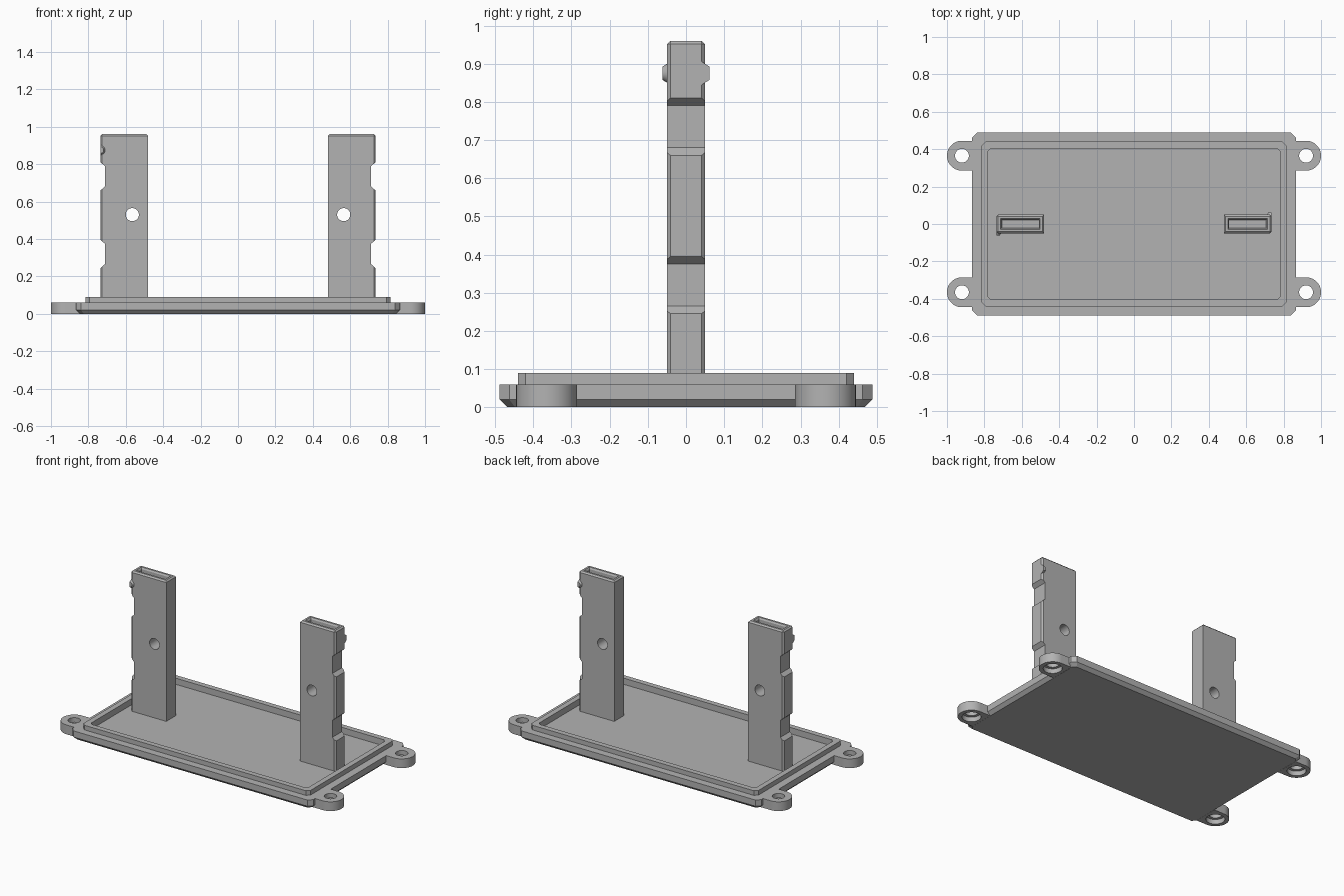
import bpy, bmesh
from math import pi, cos, sin
from mathutils import Matrix

if "Cube" in bpy.data.objects:
    bpy.data.objects.remove(bpy.data.objects["Cube"])

GREY = (0.45, 0.45, 0.45, 1)
mat = bpy.data.materials.new("plain grey")
mat.use_nodes = True
mat.diffuse_color = GREY
mat.node_tree.nodes["Principled BSDF"].inputs["Base Color"].default_value = GREY


def finish(bm, name):
    bmesh.ops.recalc_face_normals(bm, faces=bm.faces)
    mesh = bpy.data.meshes.new(name)
    bm.to_mesh(mesh)
    bm.free()
    mesh.materials.append(mat)
    obj = bpy.data.objects.new(name, mesh)
    bpy.context.collection.objects.link(obj)
    return obj


def loft(rings):
    """Skin equal-length rings of points and cap both ends."""
    bm = bmesh.new()
    loops = [[bm.verts.new(p) for p in ring] for ring in rings]
    for a, b in zip(loops, loops[1:]):
        for i in range(len(a)):
            j = (i + 1) % len(a)
            bm.faces.new((a[i], a[j], b[j], b[i]))
    bm.faces.new(loops[0])
    bm.faces.new(loops[-1])
    return bm


def chamfered_rect(x, y, c, z):
    return [(x, y - c, z), (x - c, y, z), (c - x, y, z), (-x, y - c, z),
            (-x, c - y, z), (c - x, -y, z), (x - c, -y, z), (x, c - y, z)]


def cylinder(radius, depth, matrix):
    bm = bmesh.new()
    bmesh.ops.create_cone(bm, cap_ends=True, segments=48, radius1=radius,
                          radius2=radius, depth=depth, matrix=matrix)
    return finish(bm, "cutter")


def cut(obj, cutter):
    cutter.hide_render = True
    mod = obj.modifiers.new("cut", "BOOLEAN")
    mod.operation, mod.solver, mod.object = "DIFFERENCE", "EXACT", cutter
    bpy.context.view_layer.objects.active = obj
    bpy.ops.object.modifier_apply(modifier=mod.name)
    bpy.data.objects.remove(cutter)


def smooth(obj):
    bpy.ops.object.select_all(action="DESELECT")
    obj.select_set(True)
    bpy.context.view_layer.objects.active = obj
    bpy.ops.object.shade_smooth_by_angle(angle=0.5)


# Base tray: chamfered underside, ledge, raised lip and recessed floor
finish(loft([chamfered_rect(*r) for r in (
    (0.845, 0.468, 0.02, 0), (0.865, 0.488, 0.025, 0.02), (0.865, 0.488, 0.025, 0.06),
    (0.815, 0.44, 0.02, 0.06), (0.815, 0.44, 0.02, 0.09),
    (0.78, 0.405, 0.015, 0.09), (0.78, 0.405, 0.015, 0.05))]), "base_tray")

# Mounting lugs: rounded tabs with a screw hole counterbored from below
LUG_X, LUG_Y, LUG_R = 0.92, 0.365, 0.08
for side, sx in (("left", 1), ("right", -1)):
    for end, sy in (("front", -1), ("back", 1)):
        def outline(z):
            arc = [-pi / 2 + pi * i / 24 for i in range(25)]
            pts = [(LUG_X + LUG_R * cos(a), LUG_Y + LUG_R * sin(a)) for a in arc]
            pts += [(0.846, LUG_Y + LUG_R), (0.846, LUG_Y - LUG_R)]
            return [(sx * x, sy * y, z) for x, y in pts]
        lug = finish(loft([outline(0), outline(0.06)]), f"{end}_{side}_lug")
        for radius, depth in ((0.037, 0.3), (0.055, 0.06)):
            cut(lug, cylinder(radius, depth, Matrix.Translation((sx * LUG_X, sy * LUG_Y, 0))))
        smooth(lug)

# Upright posts: notched outer edge, chamfers, top slot, cross hole and snap nub
OUT, INN, DEEP, HALF, TOP = -0.735, -0.48, -0.712, 0.05, 0.96


def make_post(side, turn):
    profile = [(INN, 0.045), (INN, TOP), (OUT, TOP)]
    for z in (0.68, 0.265):
        profile += [(OUT, z + 0.13), (DEEP, z + 0.11), (DEEP, z), (OUT, z - 0.02)]
    profile.append((OUT, 0.045))
    bm = loft([[(x, y, z) for x, z in profile] for y in (-HALF, HALF)])

    def chamfered(edge):
        a, b = (v.co for v in edge.verts)
        on_top = min(a.z, b.z) > TOP - 0.001
        on_outer = max(a.x, b.x) < OUT + 0.001 and abs(a.y - b.y) < 0.001
        return on_top or on_outer
    bmesh.ops.bevel(bm, geom=[e for e in bm.edges if chamfered(e)], offset=0.009,
                    offset_type="OFFSET", segments=1, affect="EDGES")
    bm.normal_update()
    bmesh.ops.recalc_face_normals(bm, faces=bm.faces)
    slot = max(bm.faces, key=lambda f: f.calc_center_median().z)
    for thickness, depth in ((0.018, 0), (0.009, -0.01), (0.0005, -0.03)):
        bmesh.ops.inset_region(bm, faces=[slot], thickness=thickness, depth=depth)
    post = finish(bm, f"{side}_post")
    cut(post, cylinder(0.035, 0.3, Matrix.Translation((-0.565, 0, 0.53)) @ Matrix.Rotation(pi / 2, 4, "X")))

    # Half-cone nub cut flush with the outer face
    arc = [-pi / 2 + pi * i / 12 for i in range(13)]
    nub = finish(loft([[(OUT + r * cos(a), y, 0.875 + r * sin(a)) for a in arc]
                       for r, y in ((0.031, -0.04), (0.017, -0.062))]), f"{side}_post_nub")
    for obj in (post, nub):
        obj.data.transform(Matrix.Rotation(turn, 4, "Z"))
        smooth(obj)


make_post("right", 0)
make_post("left", pi)
